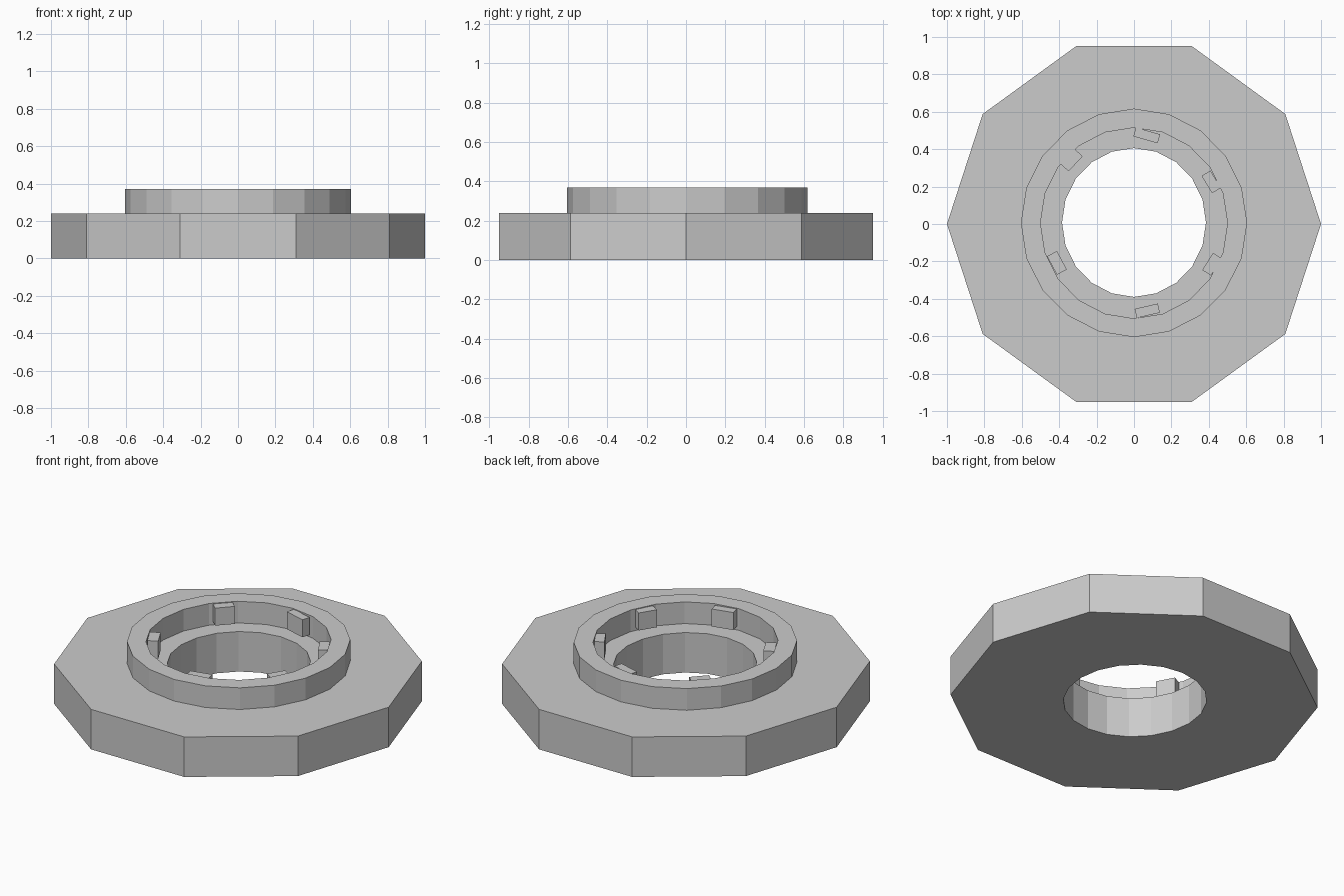
import bpy, bmesh
from math import cos, sin, pi, radians

if "Cube" in bpy.data.objects:
    bpy.data.objects.remove(bpy.data.objects["Cube"])

N = 20


def ellipse(rx, ry, cy):
    return [(rx * cos(2 * pi * i / N), ry * sin(2 * pi * i / N) + cy) for i in range(N)]


def decagon(r):
    # edge midpoints are included so the loop pairs up with the 20-sided hole
    return [(r * (cos(pi / 10) if i % 2 else 1) * cos(2 * pi * i / N),
             r * (cos(pi / 10) if i % 2 else 1) * sin(2 * pi * i / N)) for i in range(N)]


def tube(name, outer, inner, z0, z1):
    """Closed ring swept through outer-bottom, outer-top, inner-top, inner-bottom."""
    bm = bmesh.new()
    loops = [[bm.verts.new((x, y, z)) for x, y in pts]
             for pts, z in ((outer, z0), (outer, z1), (inner, z1), (inner, z0))]
    for k in range(4):
        a, b = loops[k], loops[(k + 1) % 4]
        for i in range(N):
            j = (i + 1) % N
            bm.faces.new((a[i], a[j], b[j], b[i]))
    bmesh.ops.recalc_face_normals(bm, faces=bm.faces)
    me = bpy.data.meshes.new(name)
    bm.to_mesh(me)
    bm.free()
    ob = bpy.data.objects.new(name, me)
    bpy.context.collection.objects.link(ob)
    return ob


# Ten-sided base plate with a round through-hole
tube("base_plate", decagon(1.0), ellipse(0.385, 0.398, 0.008), 0.0, 0.24)

# Raised collar around the hole
tube("collar", ellipse(0.605, 0.611, 0.006), ellipse(0.5, 0.51, 0.005), 0.24, 0.37)

# Small locking tabs on the inside of the collar: x, y, turn, length, thickness
tabs = [
    (0.068, 0.474, -16, 0.135, 0.05),
    (0.071, -0.464, 13, 0.127, 0.05),
    (0.413, 0.225, -59, 0.108, 0.055),
    (0.417, -0.215, 58, 0.108, 0.055),
    (-0.333, 0.341, 47, 0.110, 0.057),
    (-0.412, -0.208, -62, 0.112, 0.06),
]
for i, (x, y, turn, length, thick) in enumerate(tabs):
    bpy.ops.mesh.primitive_cube_add(size=1, location=(x, y, 0.313), rotation=(0, 0, radians(turn)))
    tab = bpy.context.object
    tab.name = f"locking_tab_{i + 1}"
    tab.scale = (length, thick, 0.105)
